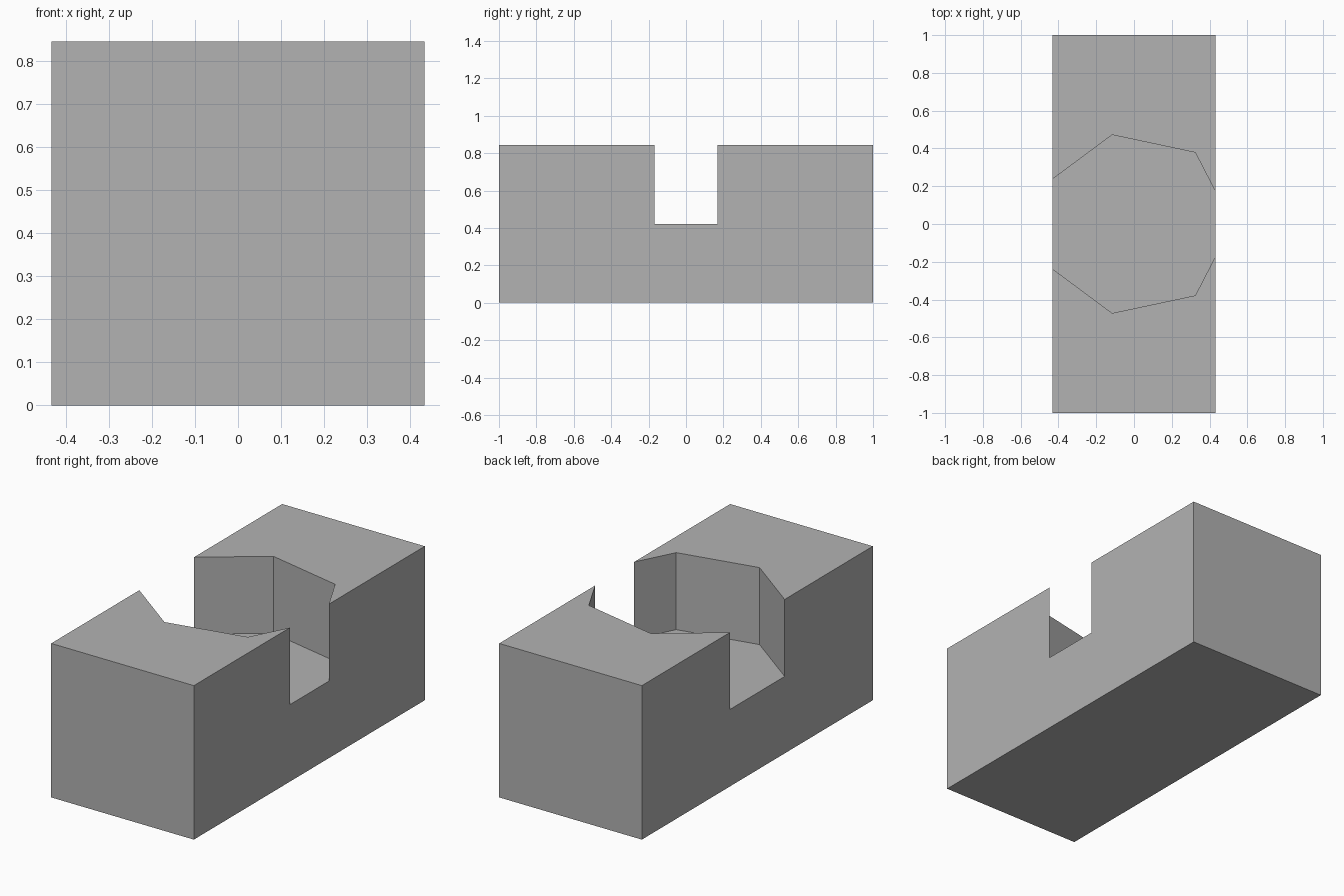
import bpy
import bmesh
import math
from mathutils import Matrix

cube = bpy.data.objects.get("Cube")
if cube:
    bpy.data.objects.remove(cube, do_unlink=True)

WIDTH, LENGTH, HEIGHT = 0.865, 2.0, 0.844
FLOOR = HEIGHT / 2          # height of the pocket floor
RX, RY = 0.52, 0.484        # pocket radii


def make_object(name, bm):
    mesh = bpy.data.meshes.new(name)
    bmesh.ops.recalc_face_normals(bm, faces=bm.faces)
    bm.to_mesh(mesh)
    bm.free()
    obj = bpy.data.objects.new(name, mesh)
    bpy.context.scene.collection.objects.link(obj)
    return obj


# Plain grey
grey = bpy.data.materials.new("plain grey")
grey.use_nodes = True
colour = (0.448, 0.448, 0.448, 1.0)
grey.diffuse_color = colour
grey.node_tree.nodes["Principled BSDF"].inputs["Base Color"].default_value = colour

# Solid block
bm = bmesh.new()
bmesh.ops.create_cube(bm, size=1, matrix=Matrix.Translation((0, 0, HEIGHT / 2))
                      @ Matrix.Diagonal((WIDTH, LENGTH, HEIGHT, 1)))
block = make_object("notched_block", bm)
block.data.materials.append(grey)

# Seven-sided pocket cutter, one corner pointing to +x
bm = bmesh.new()
angles = [math.tau * i / 7 for i in range(7)]
base = bm.faces.new([bm.verts.new((RX * math.cos(a), RY * math.sin(a), FLOOR))
                     for a in angles])
top = bmesh.ops.extrude_face_region(bm, geom=[base])
bmesh.ops.translate(bm, vec=(0, 0, HEIGHT),
                    verts=[v for v in top["geom"] if isinstance(v, bmesh.types.BMVert)])
cutter = make_object("pocket_cutter", bm)
cutter.data.materials.append(grey)
cutter.hide_render = True

# Cut the pocket, then discard the cutter
cut = block.modifiers.new("pocket", 'BOOLEAN')
cut.operation = 'DIFFERENCE'
cut.solver = 'EXACT'
cut.object = cutter
bpy.context.view_layer.objects.active = block
bpy.ops.object.modifier_apply(modifier=cut.name)
bpy.data.objects.remove(cutter, do_unlink=True)
